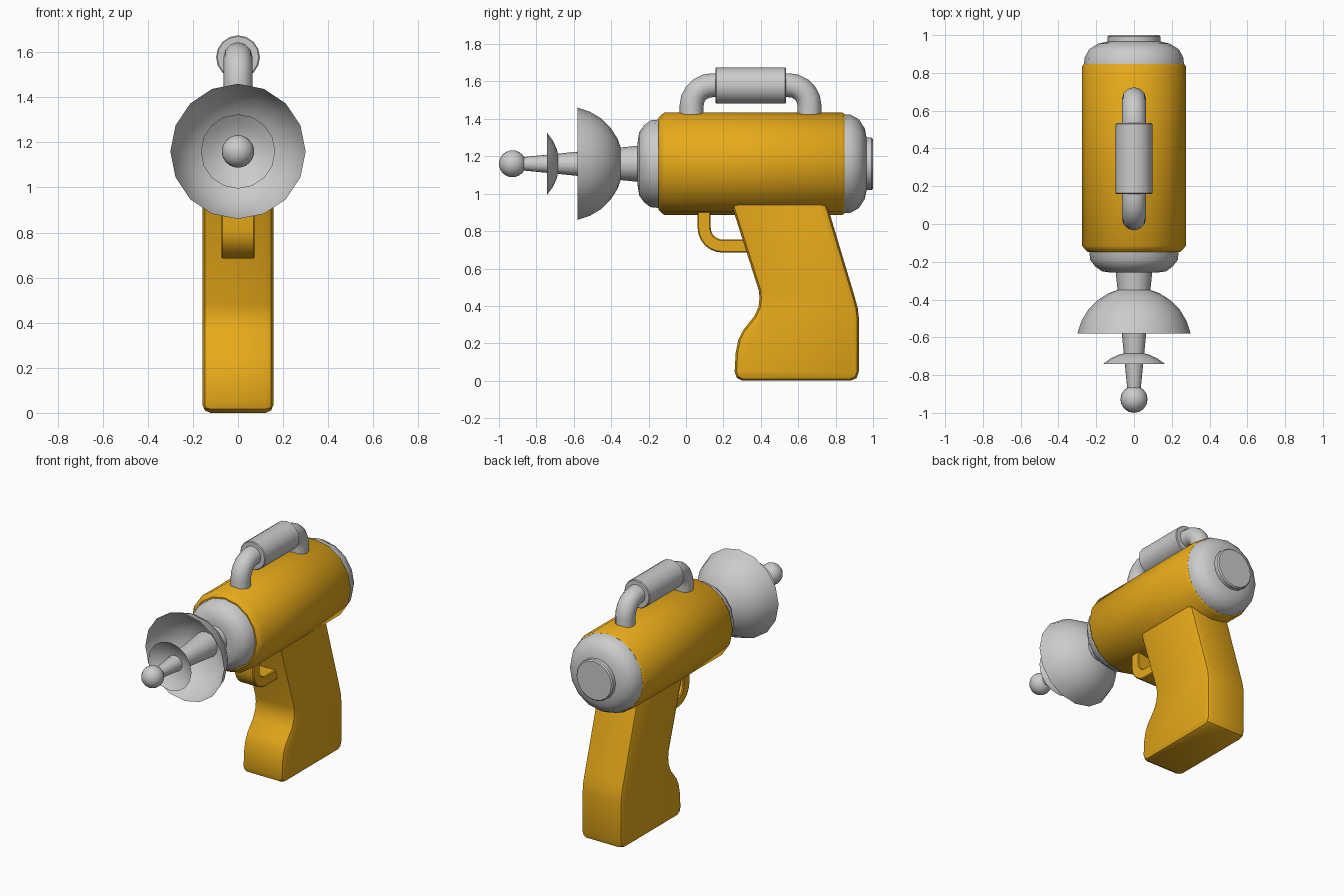
import bpy, bmesh, math

if "Cube" in bpy.data.objects:
    bpy.data.objects.remove(bpy.data.objects["Cube"])

AXIS_Z = 1.16
ORANGE = bpy.data.materials.new("orange_paint")
ORANGE.diffuse_color = (0.8, 0.4, 0.01, 1)
ORANGE.use_nodes = True
ORANGE.node_tree.nodes["Principled BSDF"].inputs["Base Color"].default_value = ORANGE.diffuse_color


def finish(ob, angle=40, mat=None):
    bpy.ops.object.select_all(action='DESELECT')
    ob.select_set(True)
    bpy.context.view_layer.objects.active = ob
    bpy.ops.object.shade_smooth_by_angle(angle=math.radians(angle))
    if mat:
        ob.data.materials.append(mat)
    return ob


def to_object(name, bm):
    me = bpy.data.meshes.new(name)
    bm.to_mesh(me)
    bm.free()
    ob = bpy.data.objects.new(name, me)
    bpy.context.collection.objects.link(ob)
    return ob


def lathe(name, profile, z=AXIS_Z, mat=None, sides=16, caps=True, angle=40):
    """Revolve (y, radius) points, given front to back, about a line along y."""
    bm = bmesh.new()
    rings = []
    for y, r in profile:
        rings.append([bm.verts.new((r * math.sin(2 * math.pi * i / sides), y,
                                    z + r * math.cos(2 * math.pi * i / sides)))
                      for i in range(sides)])
    for a, b in zip(rings, rings[1:]):
        for i in range(sides):
            j = (i + 1) % sides
            bm.faces.new((a[i], b[i], b[j], a[j]))
    if caps:
        bm.faces.new(rings[0])
        bm.faces.new(rings[-1][::-1])
    bmesh.ops.recalc_face_normals(bm, faces=bm.faces)
    return finish(to_object(name, bm), angle, mat)


def slab(name, outline, half, bevel, segments=2, mat=ORANGE):
    """Extrude a (y, z) outline across x and round its side edges."""
    bm = bmesh.new()
    face = bm.faces.new([bm.verts.new((-half, y, z)) for y, z in outline])
    new = bmesh.ops.extrude_face_region(bm, geom=[face])['geom']
    bmesh.ops.translate(bm, vec=(2 * half, 0, 0),
                        verts=[v for v in new if isinstance(v, bmesh.types.BMVert)])
    bmesh.ops.recalc_face_normals(bm, faces=bm.faces)
    rim = [e for e in bm.edges if abs(e.verts[0].co.x - e.verts[1].co.x) < 1e-5]
    bmesh.ops.bevel(bm, geom=rim, offset=bevel, segments=segments,
                    profile=0.5, affect='EDGES', clamp_overlap=True)
    return finish(to_object(name, bm), 40, mat)


def dome(rim_y, rim_r, apex_y, steps, inner_r):
    """Spherical bowl profile opening towards the front."""
    h = apex_y - rim_y
    R = (rim_r ** 2 + h ** 2) / (2 * h)
    a0, a1 = math.asin(rim_r / R), math.asin(inner_r / R)
    return [(apex_y - R + R * math.cos(a), R * math.sin(a))
            for a in (a0 + (a1 - a0) * i / steps for i in range(steps + 1))]


def arc(cy, cz, r, start, end, n):
    return [(cy + r * math.cos(math.radians(start + (end - start) * i / n)),
             cz + r * math.sin(math.radians(start + (end - start) * i / n)))
            for i in range(n + 1)]


# Main body and end caps
lathe("body", [(-0.147, 0.245), (-0.137, 0.257), (-0.115, 0.275),
               (0.835, 0.275), (0.847, 0.265)], mat=ORANGE)
lathe("front_cap", [(-0.258, 0.12), (-0.25, 0.17), (-0.225, 0.205),
                    (-0.19, 0.232), (-0.14, 0.237)])
lathe("rear_cap", [(0.84, 0.265), (0.88, 0.262), (0.925, 0.237),
                   (0.955, 0.19), (0.968, 0.13)])
lathe("rear_plug", [(0.95, 0.14), (0.992, 0.14), (1.0, 0.132)])

# Emitter rod, dishes and ball tip
lathe("emitter_rod", [(-0.91, 0.032), (-0.24, 0.098)])
lathe("large_dish", dome(-0.58, 0.30, -0.335, 5, 0.07), caps=False)
lathe("small_dish", dome(-0.742, 0.165, -0.678, 3, 0.03), caps=False)
bpy.ops.mesh.primitive_uv_sphere_add(segments=16, ring_count=12, radius=0.072,
                                     location=(0, -0.928, AXIS_Z))
bpy.context.object.name = "ball_tip"
finish(bpy.context.object)

# Top carrying tube with rounded corners
path = ([(0.03, 1.38)] + arc(0.14, 1.47, 0.11, 180, 90, 5)
        + arc(0.55, 1.47, 0.11, 90, 0, 5) + [(0.66, 1.38)])
cu = bpy.data.curves.new("top_tube", 'CURVE')
cu.dimensions = '3D'
cu.bevel_depth = 0.064
cu.bevel_resolution = 4
cu.use_fill_caps = True
sp = cu.splines.new('POLY')
sp.points.add(len(path) - 1)
for p, (y, z) in zip(sp.points, path):
    p.co = (0, y, z, 1)
tube = bpy.data.objects.new("top_tube", cu)
bpy.context.collection.objects.link(tube)
bpy.ops.object.select_all(action='DESELECT')
tube.select_set(True)
bpy.context.view_layer.objects.active = tube
bpy.ops.object.convert(target='MESH')
finish(bpy.context.object)
lathe("top_sleeve", [(0.158, 0.092), (0.163, 0.097), (0.53, 0.097), (0.535, 0.092)],
      z=1.578)

# Pistol grip
slab("grip", [(0.225, 1.0), (0.25, 0.92), (0.39, 0.48), (0.393, 0.44), (0.388, 0.395),
              (0.365, 0.345), (0.305, 0.27), (0.28, 0.22), (0.266, 0.15), (0.26, 0.05),
              (0.27, 0.017), (0.30, 0.0), (0.88, 0.0), (0.912, 0.014), (0.925, 0.05),
              (0.925, 0.33), (0.918, 0.39), (0.90, 0.455), (0.765, 0.905), (0.735, 1.0)],
     0.157, 0.035)

# Trigger guard strap
slab("trigger_guard", [(0.062, 0.95)] + arc(0.195, 0.818, 0.133, 180, 270, 6)
     + [(0.36, 0.685), (0.36, 0.755)] + arc(0.195, 0.818, 0.063, 270, 180, 6)
     + [(0.132, 0.95)], 0.074, 0.006, 1)
